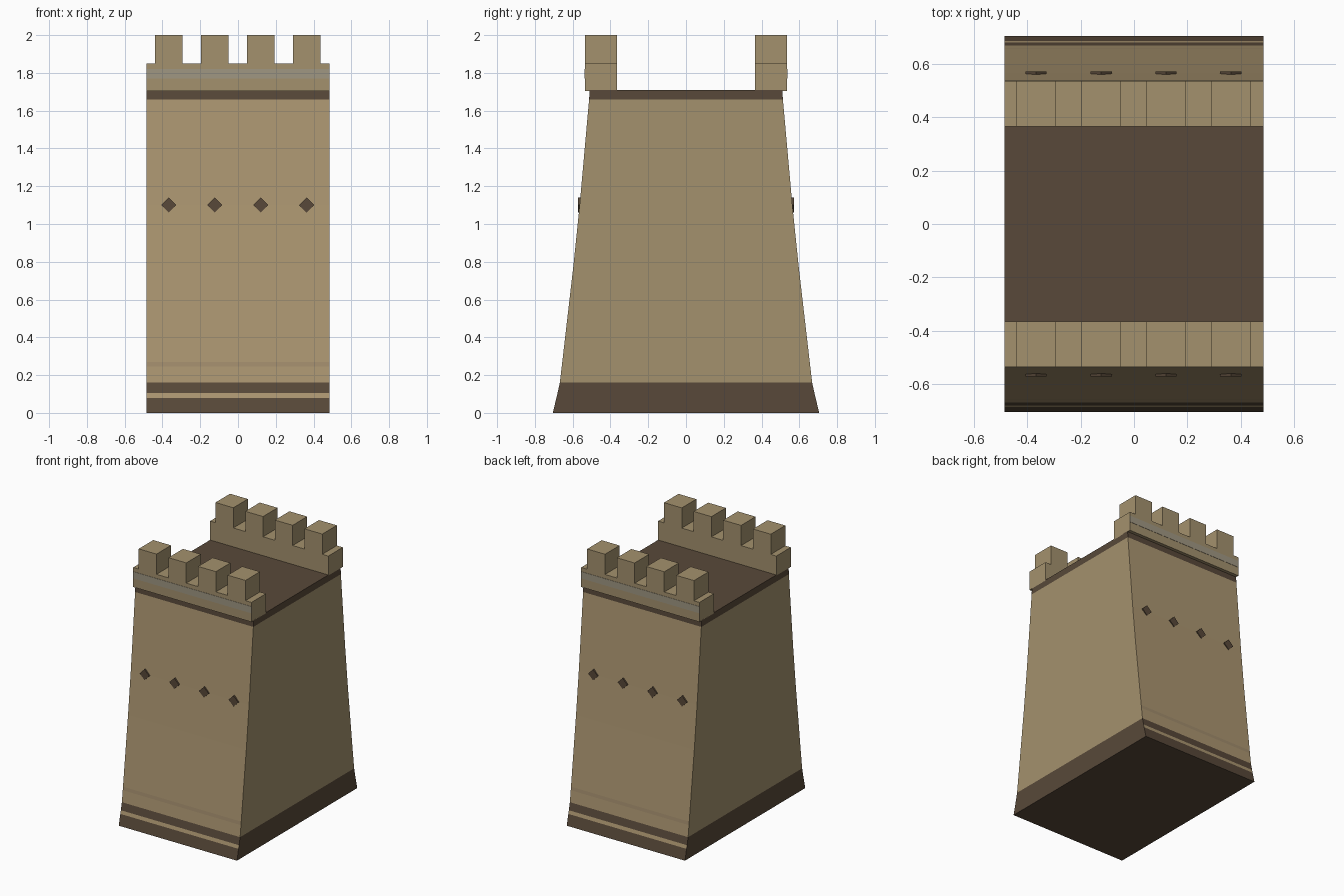
import bpy, bmesh

if "Cube" in bpy.data.objects:
    bpy.data.objects.remove(bpy.data.objects["Cube"])


def mat(name, rgb):
    m = bpy.data.materials.new(name)
    m.diffuse_color = (*rgb, 1)
    m.use_nodes = True
    m.node_tree.nodes["Principled BSDF"].inputs["Base Color"].default_value = m.diffuse_color
    return m


WALL = mat("wall tan", (0.41, 0.305, 0.165))
STONE = mat("stone tan", (0.37, 0.285, 0.155))
DARK = mat("dark brown", (0.098, 0.066, 0.041))
SHADE = mat("course tan", (0.36, 0.265, 0.15))
GREY = mat("grey stripe", (0.35, 0.31, 0.225))

HALF_W = 0.485


def finish(name, bm, mats):
    bmesh.ops.recalc_face_normals(bm, faces=bm.faces)
    me = bpy.data.meshes.new(name)
    bm.to_mesh(me)
    bm.free()
    for m in mats:
        me.materials.append(m)
    ob = bpy.data.objects.new(name, me)
    bpy.context.collection.objects.link(ob)
    return ob


def prism(name, outline, y0, y1, m):
    """Extrude an (x, z) outline from y0 to y1."""
    bm = bmesh.new()
    a = [bm.verts.new((x, y0, z)) for x, z in outline]
    b = [bm.verts.new((x, y1, z)) for x, z in outline]
    bm.faces.new(a)
    bm.faces.new(b[::-1])
    n = len(a)
    for i in range(n):
        j = (i + 1) % n
        bm.faces.new((a[i], a[j], b[j], b[i]))
    return finish(name, bm, [m])


# Tapered body: stacked rectangles (z, half depth)
levels = [(0, 0.705), (0.08, 0.686), (0.105, 0.68), (0.16, 0.668), (0.245, 0.658),
          (0.27, 0.655), (0.78, 0.596), (1.1, 0.563), (1.66, 0.513), (1.71, 0.51)]
bm = bmesh.new()
rings = [[bm.verts.new((sx * HALF_W, sy * d, z))
          for sx, sy in ((-1, -1), (1, -1), (1, 1), (-1, 1))] for z, d in levels]
bm.faces.new(rings[0][::-1])
bm.faces.new(rings[-1])
for lo, hi in zip(rings, rings[1:]):
    for i in range(4):
        j = (i + 1) % 4
        bm.faces.new((lo[i], lo[j], hi[j], hi[i]))
bm.normal_update()
# Colour by height and direction: dark base, top trim, roof and underside
for f in bm.faces:
    z = f.calc_center_median().z
    front = abs(f.normal.y) > 0.5
    if abs(f.normal.z) > 0.9 or z > 1.66:
        f.material_index = 2
    elif z < 0.16:
        f.material_index = 0 if front and 0.08 < z < 0.105 else 2
    elif front:
        f.material_index = 3 if 0.245 < z < 0.27 else 0
    else:
        f.material_index = 1
finish("tower_body", bm, [WALL, STONE, DARK, SHADE])

# Crenellated outline of a parapet
outline = [(-HALF_W, 1.705), (-HALF_W, 1.85)]
for cx in (-0.367, -0.123, 0.12, 0.363):
    outline += [(cx - 0.073, 1.85), (cx - 0.073, 2.0), (cx + 0.073, 2.0), (cx + 0.073, 1.85)]
outline += [(HALF_W, 1.85), (HALF_W, 1.705)]
stripe = [(-HALF_W, 1.77), (HALF_W, 1.77), (HALF_W, 1.82), (-HALF_W, 1.82)]

for side, s in (("front", -1), ("back", 1)):
    prism(side + "_parapet", outline, s * 0.365, s * 0.535, STONE)
    prism(side + "_parapet_stripe", stripe, s * 0.532, s * 0.537, GREY)
    # Diamond windows
    for i, x in enumerate((-0.367, -0.123, 0.12, 0.363)):
        r = 0.04
        diamond = [(x - r, 1.1), (x, 1.1 - r), (x + r, 1.1), (x, 1.1 + r)]
        prism(f"{side}_window_{i + 1}", diamond, s * 0.55, s * 0.572, DARK)
